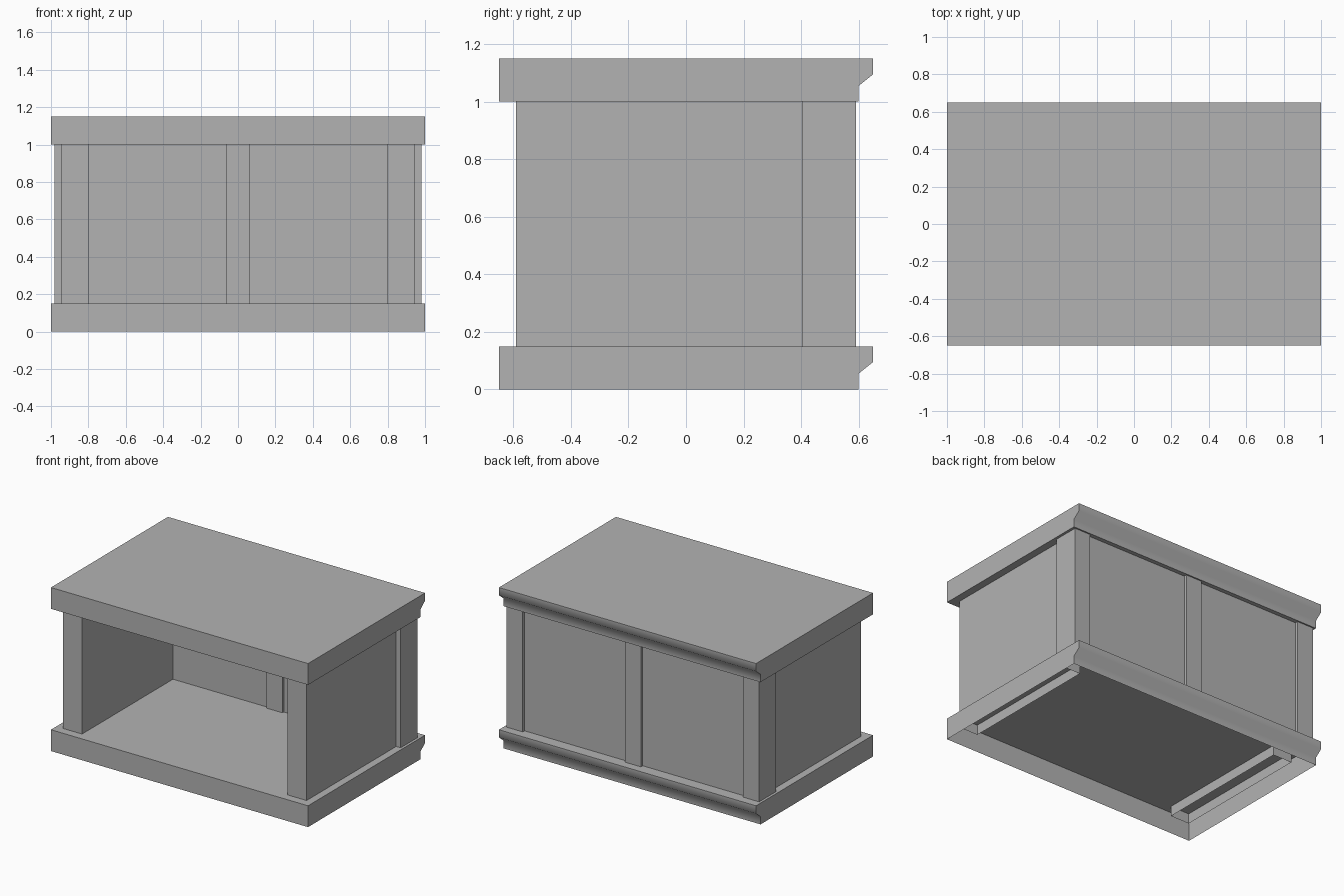
import bpy
import bmesh
import math

cube = bpy.data.objects.get("Cube")
if cube:
    bpy.data.objects.remove(cube, do_unlink=True)

grey = bpy.data.materials.new("plain_grey")
grey.use_nodes = True
grey.diffuse_color = (0.45, 0.45, 0.45, 1)
grey.node_tree.nodes["Principled BSDF"].inputs["Base Color"].default_value = grey.diffuse_color


def finish(name, bm):
    bmesh.ops.recalc_face_normals(bm, faces=bm.faces)
    mesh = bpy.data.meshes.new(name)
    bm.to_mesh(mesh)
    bm.free()
    mesh.materials.append(grey)
    obj = bpy.data.objects.new(name, mesh)
    bpy.context.collection.objects.link(obj)
    return obj


def drop_bottom(bm, z):
    """Remove the underside, leaving a hollow shell."""
    bottom = [f for f in bm.faces if all(abs(v.co.z - z) < 1e-4 for v in f.verts)]
    bmesh.ops.delete(bm, geom=bottom, context='FACES_ONLY')


def box(name, x0, x1, y0, y1, z0, z1, hollow=False):
    bm = bmesh.new()
    bmesh.ops.create_cube(bm, size=1)
    for v in bm.verts:
        v.co.x = x0 if v.co.x < 0 else x1
        v.co.y = y0 if v.co.y < 0 else y1
        v.co.z = z0 if v.co.z < 0 else z1
    bmesh.ops.recalc_face_normals(bm, faces=bm.faces)
    if hollow:
        drop_bottom(bm, z0)
    return finish(name, bm)


# Slab profile (y, z) with a moulded back edge
PROFILE = [(-0.65, 0), (-0.65, 0.15), (0.65, 0.15), (0.65, 0.095), (0.6, 0.055), (0.6, 0)]


def slab(name, z, hollow=False):
    bm = bmesh.new()
    face = bm.faces.new([bm.verts.new((-1, y, z + h)) for y, h in PROFILE])
    grown = bmesh.ops.extrude_face_region(bm, geom=[face], use_keep_orig=True)
    for item in grown["geom"]:
        if isinstance(item, bmesh.types.BMVert):
            item.co.x = 1
    bmesh.ops.recalc_face_normals(bm, faces=bm.faces)
    if hollow:
        drop_bottom(bm, z)
    obj = finish(name, bm)
    # Soften the moulding, keep square corners sharp
    bpy.ops.object.select_all(action='DESELECT')
    obj.select_set(True)
    bpy.context.view_layer.objects.active = obj
    bpy.ops.object.shade_smooth_by_angle(angle=math.radians(60))
    return obj


# Base and top
BASE, TOP = 0.15, 1.0
slab("base", 0, hollow=True)
slab("top", TOP)

# Side walls run down inside the hollow base
for side, s in (("right", -1), ("left", 1)):
    xs = sorted((s * 0.8, s * 0.947))
    box(side + "_wall", *xs, -0.59, 0.42, 0.08, TOP, hollow=True)
    xs = sorted((s * 0.857, s * 0.982))
    box(side + "_back_post", *xs, 0.405, 0.59, BASE, TOP)

# Back panel and its middle post
box("back_panel", -0.87, 0.87, 0.42, 0.57, BASE, TOP)
box("middle_back_post", -0.0625, 0.0625, 0.405, 0.59, BASE, TOP)
